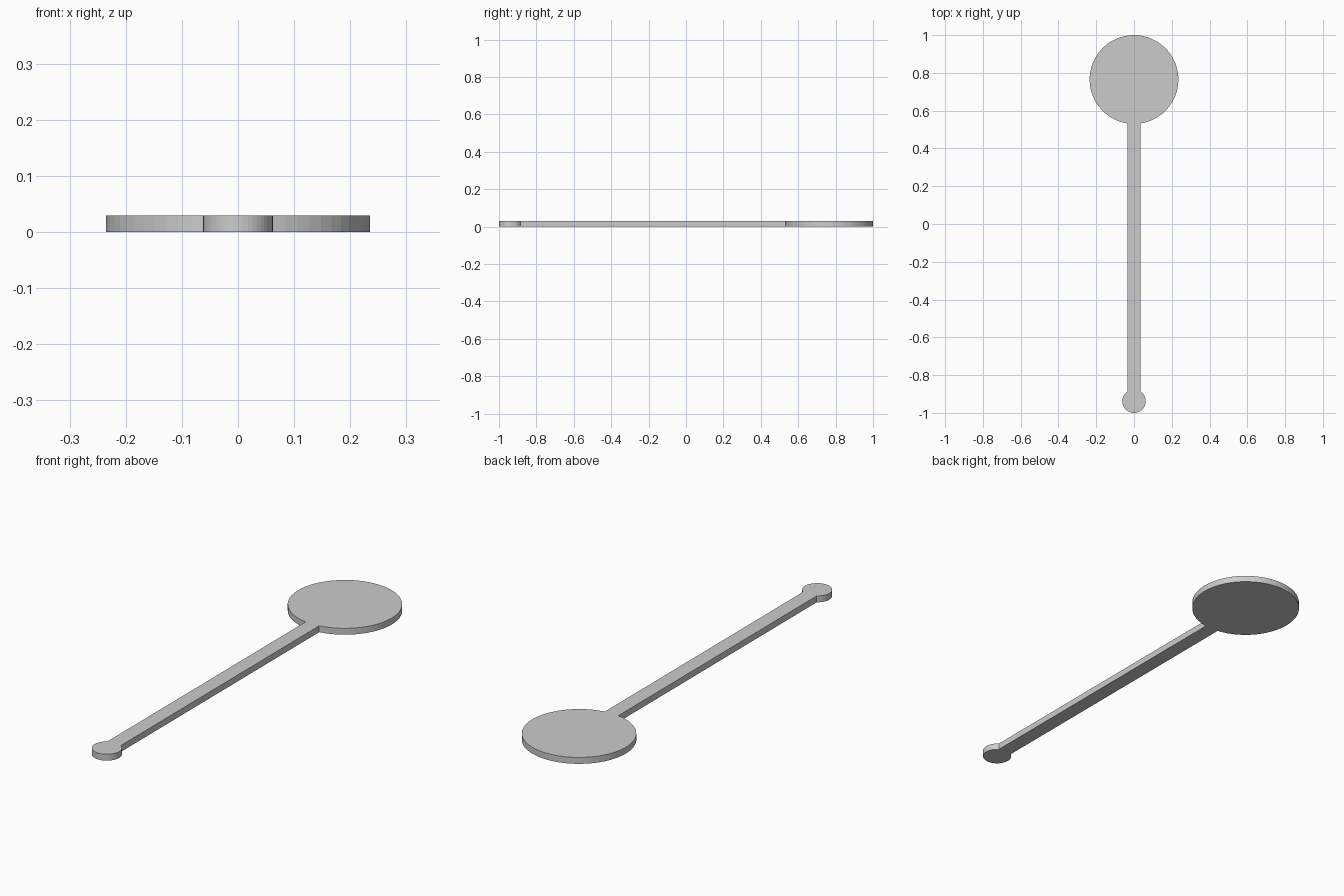
import bpy, bmesh
from math import asin, cos, sin, pi

if "Cube" in bpy.data.objects:
    bpy.data.objects.remove(bpy.data.objects["Cube"])

HALF_W, THICK = 0.034, 0.029


def arc(cy, r, mid_angle, steps):
    # counter-clockwise arc, open where the stem joins the disc
    gap = asin(HALF_W / r)
    start, sweep = mid_angle - pi + gap, 2 * (pi - gap)
    return [(r * cos(start + sweep * i / steps),
             cy + r * sin(start + sweep * i / steps)) for i in range(steps + 1)]


# one outline: large disc, straight stem, small end disc
outline = arc(0.765, 0.235, pi / 2, 56) + arc(-0.938, 0.062, -pi / 2, 36)

bm = bmesh.new()
base = bm.faces.new([bm.verts.new((x, y, 0)) for x, y in outline])

# extrude to a flat plate
top = bmesh.ops.extrude_face_region(bm, geom=[base], use_keep_orig=True)
bmesh.ops.translate(bm, vec=(0, 0, THICK),
                    verts=[v for v in top["geom"] if isinstance(v, bmesh.types.BMVert)])
bmesh.ops.recalc_face_normals(bm, faces=bm.faces[:])

mesh = bpy.data.meshes.new("stir_stick")
bm.to_mesh(mesh)
bm.free()
stick = bpy.data.objects.new("stir_stick", mesh)
bpy.context.collection.objects.link(stick)
